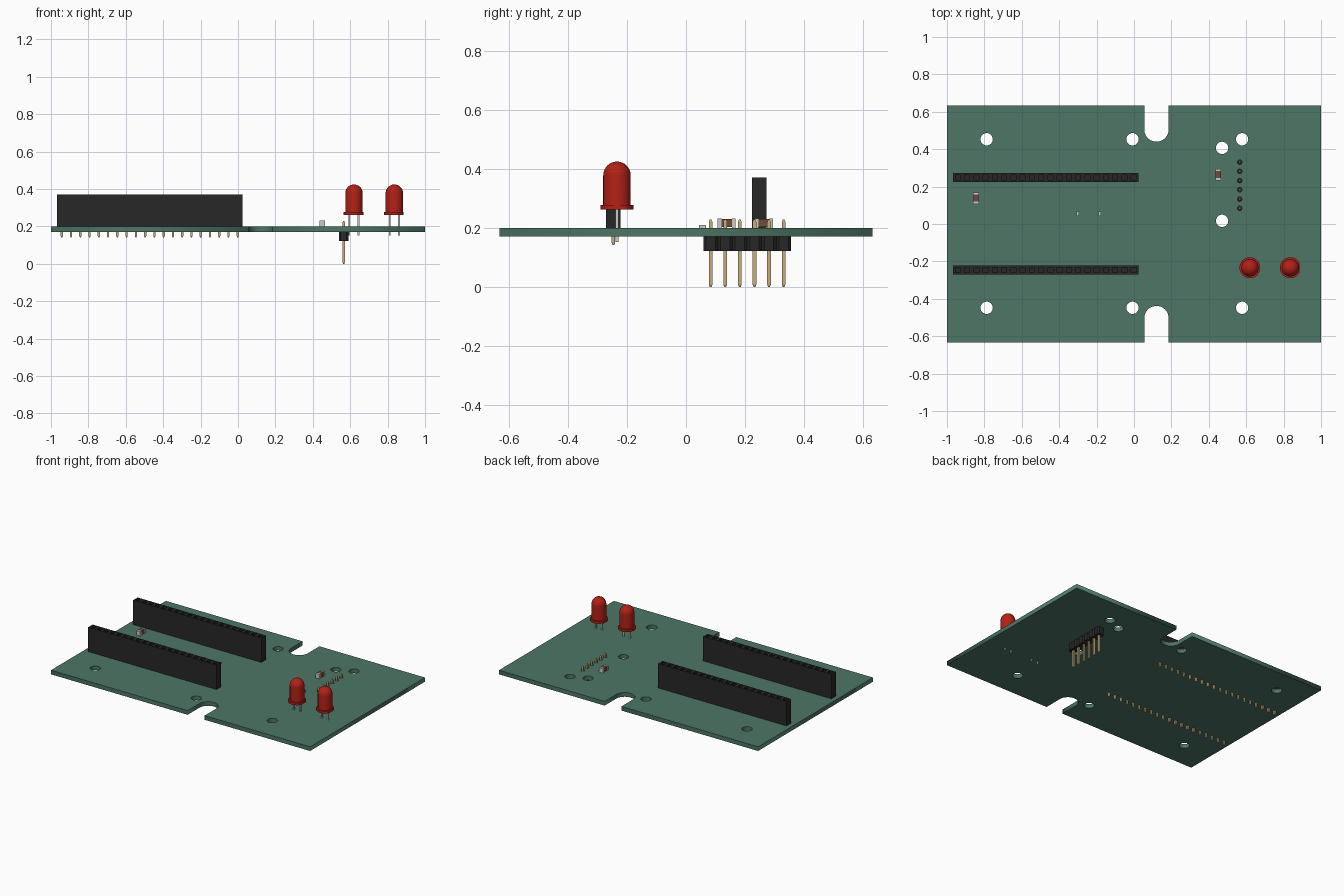
import bpy, bmesh, math

if "Cube" in bpy.data.objects:
    bpy.data.objects.remove(bpy.data.objects["Cube"])

PITCH = 0.0495


def material(name, r, g, b):
    m = bpy.data.materials.new(name)
    m.diffuse_color = (r, g, b, 1)
    m.use_nodes = True
    m.node_tree.nodes["Principled BSDF"].inputs["Base Color"].default_value = m.diffuse_color
    return m


GREEN = material("board_green", 0.075, 0.18, 0.13)
BLACK = material("plastic_black", 0.02, 0.02, 0.02)
GOLD = material("pin_gold", 0.58, 0.42, 0.19)
RED = material("lens_red", 0.45, 0.015, 0.008)
METAL = material("metal", 0.55, 0.55, 0.55)
BROWN = material("ceramic_brown", 0.17, 0.07, 0.04)


def finish(name, bm, mat, smooth=False):
    bmesh.ops.recalc_face_normals(bm, faces=bm.faces)
    me = bpy.data.meshes.new(name)
    bm.to_mesh(me)
    bm.free()
    me.materials.append(mat)
    ob = bpy.data.objects.new(name, me)
    bpy.context.collection.objects.link(ob)
    if smooth:
        bpy.ops.object.select_all(action='DESELECT')
        ob.select_set(True)
        bpy.context.view_layer.objects.active = ob
        bpy.ops.object.shade_smooth_by_angle(angle=math.radians(35))
    return ob


def loft(bm, rings):
    """Skin equal-length rings of points and cap both ends."""
    vs = [[bm.verts.new(p) for p in ring] for ring in rings]
    n = len(vs[0])
    for a, b in zip(vs, vs[1:]):
        for i in range(n):
            bm.faces.new((a[i], a[(i + 1) % n], b[(i + 1) % n], b[i]))
    bm.faces.new(vs[0][::-1])
    bm.faces.new(vs[-1])


def rect(x, y, z, w, d):
    return [(x + sx * w / 2, y + sy * d / 2, z)
            for sx, sy in ((-1, -1), (1, -1), (1, 1), (-1, 1))]


def box(bm, x, y, w, d, z0, z1):
    loft(bm, [rect(x, y, z0, w, d), rect(x, y, z1, w, d)])


def pin(bm, x, y, w, z0, z1, tip=0.008):
    """Square pin with tapered ends."""
    t = w * 0.5
    loft(bm, [rect(x, y, z0, t, t), rect(x, y, z0 + tip, w, w),
              rect(x, y, z1 - tip, w, w), rect(x, y, z1, t, t)])


def arc(cx, cy, r, a0, a1, n):
    return [(cx + r * math.cos(math.radians(a0 + (a1 - a0) * i / n)),
             cy + r * math.sin(math.radians(a0 + (a1 - a0) * i / n)))
            for i in range(n + 1)]


# Circuit board: notched outline with holes, as a filled 2D curve
Y = 0.633
outline = [(-1, -Y), (0.055, -Y)] + arc(0.12, -0.503, 0.065, 180, 0, 20)
outline += [(0.185, -Y), (1, -Y), (1, Y), (0.185, Y)]
outline += arc(0.12, 0.505, 0.065, 0, -180, 20) + [(0.055, Y), (-1, Y)]
mounts = [(x, y) for x in (-0.788, -0.008, 0.578) for y in (0.453, -0.448)]
mounts += [(0.471, 0.407), (0.471, 0.017)]
header_y = [0.0835 + i * PITCH for i in range(6)]
loops = [outline] + [arc(x, y, 0.033, 0, 360, 32)[:-1] for x, y in mounts]
loops += [arc(0.565, y, 0.0125, 0, 360, 16)[:-1] for y in header_y]
cu = bpy.data.curves.new("circuit_board", 'CURVE')
cu.dimensions = '2D'
cu.fill_mode = 'BOTH'
cu.extrude = 0.0145
for pts in loops:
    sp = cu.splines.new('POLY')
    sp.points.add(len(pts) - 1)
    for p, (x, y) in zip(sp.points, pts):
        p.co = (x, y, 0, 1)
    sp.use_cyclic_u = True
cu.materials.append(GREEN)
board = bpy.data.objects.new("circuit_board", cu)
board.location.z = 0.1855
bpy.context.collection.objects.link(board)
board.select_set(True)
bpy.context.view_layer.objects.active = board
bpy.ops.object.convert(target='MESH')

# Two long socket strips with a recess above each contact
for tag, y in (("back", 0.249), ("front", -0.246)):
    x0, w = -0.942, 0.049
    bm = bmesh.new()
    xs = [x0 + (i - 0.5) * PITCH for i in range(21)]
    low = [bm.verts.new((x, y + s * w / 2, 0.37)) for x in xs for s in (-1, 1)]
    tops = [bm.faces.new((low[2 * i], low[2 * i + 2], low[2 * i + 3], low[2 * i + 1]))
            for i in range(20)]
    walls = bmesh.ops.extrude_edge_only(bm, edges=[e for e in bm.edges if e.is_boundary])
    bottom = [g for g in walls["geom"] if isinstance(g, bmesh.types.BMVert)]
    for v in bottom:
        v.co.z = 0.2
    bmesh.ops.holes_fill(bm, edges=[e for e in bm.edges if e.is_boundary], sides=0)
    bmesh.ops.inset_individual(bm, faces=tops, thickness=0.016)
    pits = bmesh.ops.extrude_discrete_faces(bm, faces=tops)["faces"]
    for f in pits:
        for v in f.verts:
            v.co.z = 0.28
    bmesh.ops.remove_doubles(bm, verts=bm.verts, dist=1e-5)
    finish(tag + "_socket_strip", bm, BLACK)

    bm = bmesh.new()
    for i in range(20):
        pin(bm, x0 + i * PITCH, y, 0.012, 0.142, 0.21)
    finish(tag + "_socket_pins", bm, GOLD)

# Pin header hanging below the board: chamfered blocks and long pins
bm = bmesh.new()
h, c = PITCH / 2, 0.009
for y in header_y:
    sec = [(-h, -h + c), (-h + c, -h), (h - c, -h), (h, -h + c),
           (h, h - c), (h - c, h), (-h + c, h), (-h, h - c)]
    loft(bm, [[(0.565 + a, y + b, z) for a, b in sec] for z in (0.121, 0.171)])
finish("pin_header_body", bm, BLACK)
bm = bmesh.new()
for y in header_y:
    pin(bm, 0.565, y, 0.0125, 0.0, 0.228)
finish("pin_header_pins", bm, GOLD)

# Two red lamps: flanged domed lens with a flat on one side, and two legs
R = 0.0465
profile = [(0.056, 0.262), (0.056, 0.278), (R, 0.278), (R, 0.378)]
profile += [(R * math.cos(a), 0.378 + R * math.sin(a))
            for a in (math.radians(9 * i) for i in range(1, 10))]
for n, lx in enumerate((0.62, 0.836), 1):
    ly = -0.234
    bm = bmesh.new()
    rings = []
    for r, z in profile + [(0.001, 0.378 + R)]:
        rings.append([(lx + min(px, 0.05), ly + py, z)
                      for px, py in arc(0, 0, r, 0, 360, 32)[:-1]])
    loft(bm, rings)
    finish(f"lamp_{n}_lens", bm, RED, smooth=True)
    bm = bmesh.new()
    for s, z in ((-1, 0.152), (1, 0.152)):
        box(bm, lx + s * 0.0245, ly, 0.009, 0.009, z, 0.264)
    finish(f"lamp_{n}_legs", bm, METAL)

# Two small chip components: brown body with metal end caps
for n, (x, y) in enumerate(((-0.845, 0.138), (0.451, 0.264)), 1):
    bm = bmesh.new()
    box(bm, x, y, 0.028, 0.038, 0.202, 0.23)
    finish(f"chip_{n}_body", bm, BROWN)
    bm = bmesh.new()
    for s in (-1, 1):
        box(bm, x, y + s * 0.0245, 0.03, 0.012, 0.2, 0.231)
    finish(f"chip_{n}_end_caps", bm, METAL)

# Two tiny solder pads between the sockets
bm = bmesh.new()
for x in (-0.3, -0.183):
    box(bm, x, 0.056, 0.014, 0.024, 0.199, 0.209)
finish("solder_pads", bm, METAL)
